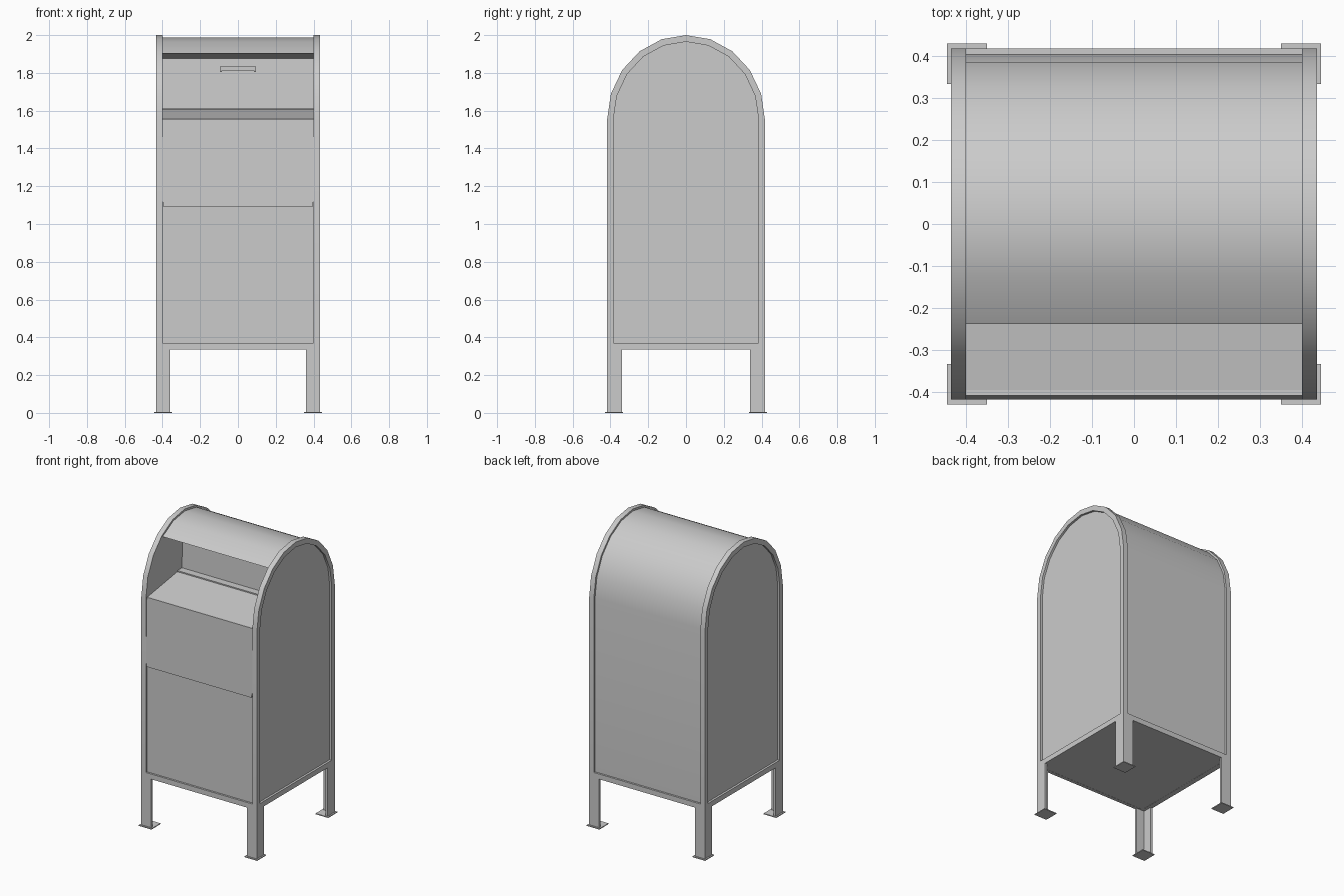
import bpy, bmesh, math

if "Cube" in bpy.data.objects:
    bpy.data.objects.remove(bpy.data.objects["Cube"])


def finish(name, bm, smooth=False):
    bmesh.ops.recalc_face_normals(bm, faces=bm.faces[:])
    mesh = bpy.data.meshes.new(name)
    bm.to_mesh(mesh)
    bm.free()
    ob = bpy.data.objects.new(name, mesh)
    bpy.context.collection.objects.link(ob)
    if smooth:
        bpy.ops.object.select_all(action='DESELECT')
        ob.select_set(True)
        bpy.context.view_layer.objects.active = ob
        bpy.ops.object.shade_smooth_by_angle(angle=math.radians(30))
    return ob


def stitch(bm, a, b):
    n = len(a)
    for i in range(n):
        j = (i + 1) % n
        bm.faces.new((a[i], a[j], b[j], b[i]))


def prism(name, loop_a, loop_b, smooth=False):
    """Closed solid between two matching loops of 3D points."""
    bm = bmesh.new()
    a = [bm.verts.new(p) for p in loop_a]
    b = [bm.verts.new(p) for p in loop_b]
    stitch(bm, a, b)
    bm.faces.new(a)
    bm.faces.new(b)
    return finish(name, bm, smooth)


def along_x(profile, x):
    return [(x, y, z) for y, z in profile]


def box(name, x0, x1, y0, y1, z0, z1):
    rect = [(y0, z0), (y1, z0), (y1, z1), (y0, z1)]
    return prism(name, along_x(rect, x0), along_x(rect, x1))


SPRING = 1.55  # height where the arch starts


def arc(a, b, first=0, last=10):
    return [(a * math.cos(math.pi * i / 10), SPRING + b * math.sin(math.pi * i / 10))
            for i in range(first, last + 1)]


def arch(a, b, bottom):
    return [(-a, bottom), (a, bottom)] + arc(a, b)


# Body with the open mail slot: back and roof, then recess, then front
body = [(-0.405, 0.336), (0.405, 0.336)] + arc(0.405, 0.437, 0, 7)
body += [(-0.02, 1.875), (-0.03, 1.613), (-0.08, 1.613), (-0.08, 1.605), (-0.405, 1.555)]
prism("body", along_x(body, -0.41), along_x(body, 0.41), True)

# Arched side panels and raised rims
outer, inner = arch(0.418, 0.45, 0.335), arch(0.385, 0.415, 0.37)
middle = arch(0.4, 0.43, 0.35)
for side, s in (("left", -1), ("right", 1)):
    prism(side + "_panel", along_x(middle, s * 0.4), along_x(middle, s * 0.42))
    bm = bmesh.new()
    loops = [[bm.verts.new(p) for p in along_x(prof, s * x)]
             for prof, x in ((outer, 0.4), (outer, 0.435), (inner, 0.435), (inner, 0.4))]
    for i in range(4):
        stitch(bm, loops[i], loops[(i + 1) % 4])
    finish(side + "_rim", bm, True)

# Bottom frame strips
box("front_bottom_strip", -0.4, 0.4, -0.418, -0.395, 0.335, 0.37)
box("back_bottom_strip", -0.4, 0.4, 0.395, 0.418, 0.335, 0.37)

# Sloping front apron with clipped lower corners
apron = [(-0.4, 1.557), (-0.4, 1.125), (-0.393, 1.09),
         (0.393, 1.09), (0.4, 1.125), (0.4, 1.557)]
prism("front_apron",
      [(x, -0.408 - 0.01 * (1.557 - z) / 0.467, z) for x, z in apron],
      [(x, -0.395, z) for x, z in apron])

# Door pull inside the slot
box("handle_plate", -0.095, 0.095, -0.055, -0.02, 1.825, 1.835)
box("handle_lip", -0.095, 0.095, -0.06, -0.05, 1.812, 1.835)
for side, s in (("left", -1), ("right", 1)):
    box("handle_post_" + side, s * 0.085, s * 0.095, -0.055, -0.02, 1.805, 1.835)

# Angle-iron legs with foot plates
corner = [(0.435, 0.418), (0.36, 0.418), (0.36, 0.403),
          (0.42, 0.403), (0.42, 0.34), (0.435, 0.34)]
for front, sy in (("front", -1), ("back", 1)):
    for side, sx in (("left", -1), ("right", 1)):
        name = front + "_" + side
        prism(name + "_leg",
              [(sx * x, sy * y, 0.0) for x, y in corner],
              [(sx * x, sy * y, 0.336) for x, y in corner])
        box(name + "_foot", sx * 0.35, sx * 0.445, sy * 0.333, sy * 0.43, 0, 0.006)
